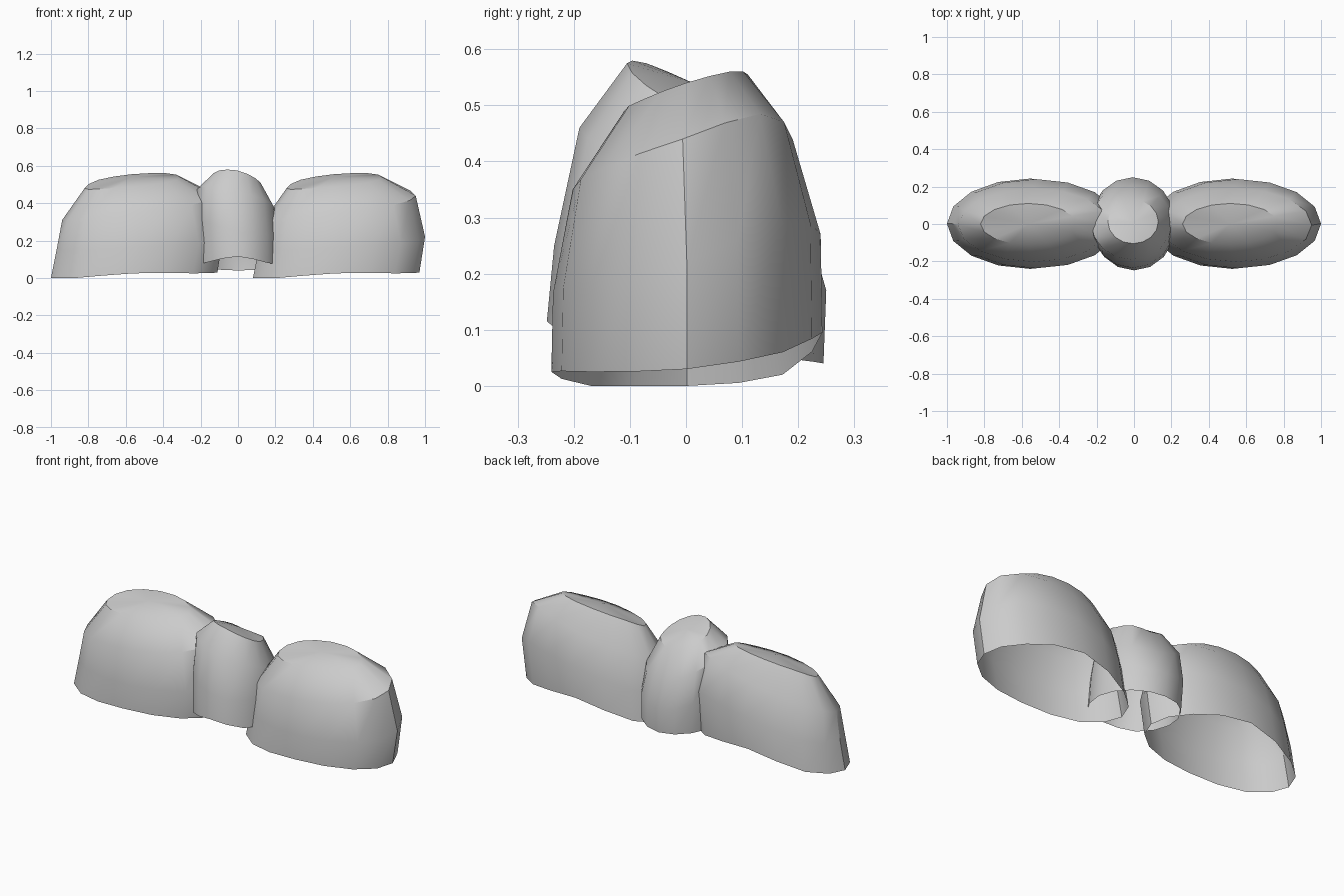
import bpy, bmesh
from math import sin, cos, pi

if "Cube" in bpy.data.objects:
    bpy.data.objects.remove(bpy.data.objects["Cube"])

SEG = 16


def wave(vals, i):
    """Smooth periodic interpolation of 8 rim heights around the ring."""
    n = len(vals)
    t = i * n / SEG
    k = int(t)
    f = t - k
    a, b, c, d = (vals[(k + j) % n] for j in (-1, 0, 1, 2))
    return b + 0.5 * f * (c - a + f * (2*a - 5*b + 4*c - d + f * (3*(b - c) + d - a)))


def lobe(name, rings, cap_z, dx=0.0):
    """Open-bottomed dome lofted through wavy elliptical rings.
    Each ring: x min, x max, y min, y max, heights every 45 degrees from +x."""
    bm = bmesh.new()
    loops = []
    for x0, x1, y0, y1, zs in rings:
        loops.append([bm.verts.new(((x0 + x1) / 2 + dx + (x1 - x0) / 2 * cos(2*pi*i/SEG),
                                    (y0 + y1) / 2 + (y1 - y0) / 2 * sin(2*pi*i/SEG),
                                    max(0, wave(zs, i)))) for i in range(SEG)])
    for lo, hi in zip(loops, loops[1:]):
        for i in range(SEG):
            j = (i + 1) % SEG
            bm.faces.new((lo[i], lo[j], hi[j], hi[i]))
    x0, x1, y0, y1, _ = rings[-1]
    tip = bm.verts.new(((x0 + x1) / 2 + dx, (y0 + y1) / 2, cap_z))
    for i in range(SEG):
        bm.faces.new((loops[-1][i], loops[-1][(i + 1) % SEG], tip))
    me = bpy.data.meshes.new(name)
    bm.to_mesh(me)
    bm.free()
    ob = bpy.data.objects.new(name, me)
    bpy.context.collection.objects.link(ob)
    bpy.ops.object.select_all(action='DESELECT')
    ob.select_set(True)
    bpy.context.view_layer.objects.active = ob
    bpy.ops.object.shade_smooth_by_angle(angle=0.6)
    return ob


# Long side lobes, identical copies side by side
side = [
    (0.08, 0.97, -0.24, 0.243, (.03, .06, .095, .02, 0, 0, .025, .025)),
    (0.11, 1.00, -0.237, 0.24, (.22, .29, .27, .19, .15, .15, .165, .185)),
    (0.14, 0.95, -0.202, 0.19, (.44, .485, .44, .37, .31, .32, .35, .39)),
    (0.26, 0.77, -0.11, 0.11, (.54, .56, .555, .525, .48, .475, .49, .51)),
]
lobe("right_lobe", side, 0.54)
lobe("left_lobe", side, 0.54, dx=-1.08)

# Narrow middle lobe, leaning forward
middle = [
    (-0.225, 0.225, -0.248, 0.245, (.07, .05, .04, .05, .065, .085, .115, .08)),
    (-0.235, 0.222, -0.235, 0.25, (.22, .19, .17, .22, .30, .30, .25, .23)),
    (-0.23, 0.203, -0.19, 0.21, (.36, .32, .31, .39, .46, .49, .46, .42)),
    (-0.14, 0.13, -0.105, 0.13, (.49, .48, .46, .50, .54, .575, .575, .535)),
]
lobe("middle_lobe", middle, 0.54)
